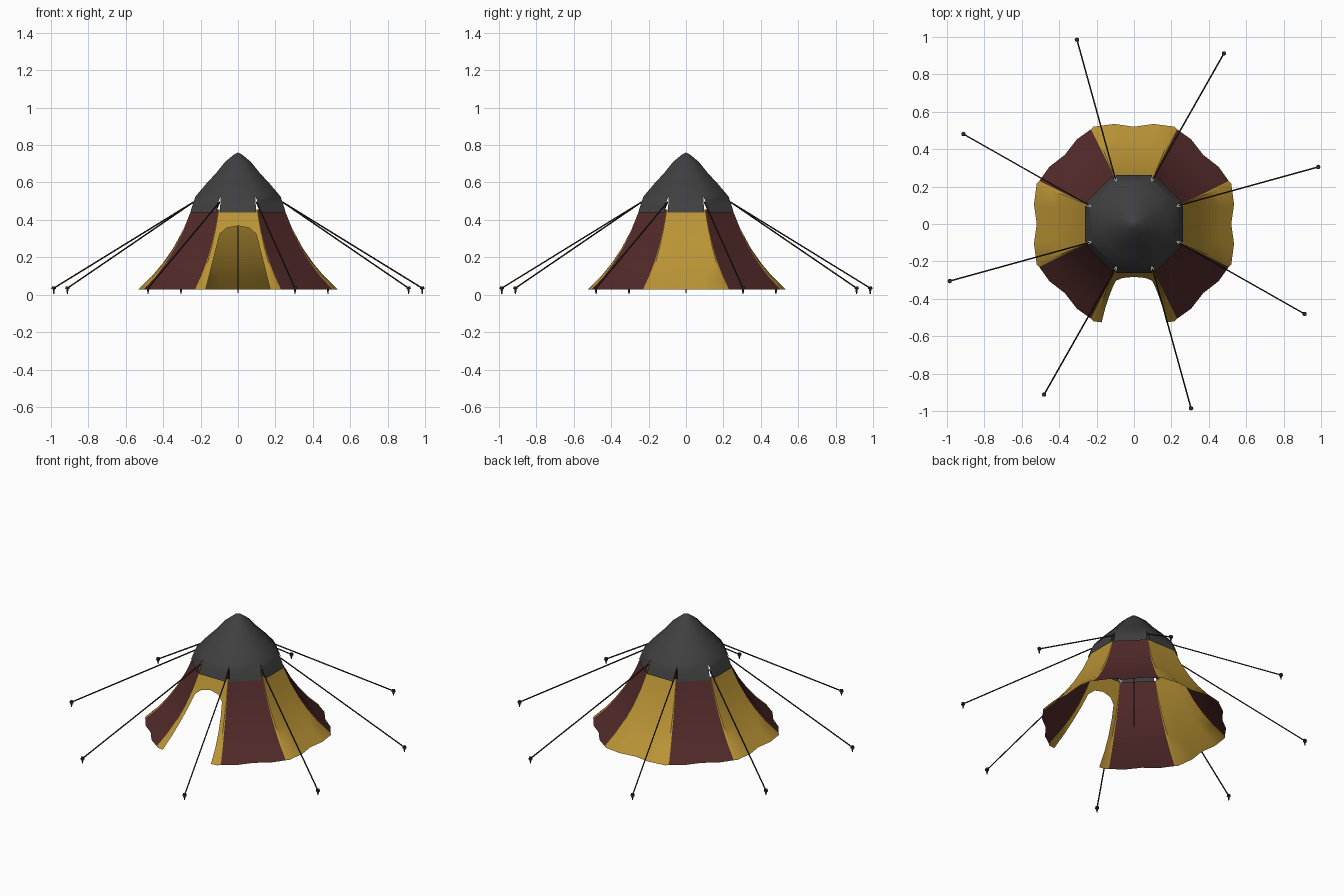
import bpy, bmesh, math
from mathutils import Vector

if "Cube" in bpy.data.objects:
    bpy.data.objects.remove(bpy.data.objects["Cube"])


def material(name, rgb):
    m = bpy.data.materials.new(name)
    m.diffuse_color = (*rgb, 1)
    m.use_nodes = True
    m.node_tree.nodes["Principled BSDF"].inputs["Base Color"].default_value = m.diffuse_color
    return m


GOLD = material("gold canvas", (0.49, 0.295, 0.036))
RED = material("maroon canvas", (0.085, 0.023, 0.023))
GREY = material("charcoal canvas", (0.051, 0.051, 0.051))
ROPE = material("dark rope", (0.028, 0.017, 0.01))
PEG = material("peg iron", (0.03, 0.03, 0.03))


def finish(bm, name, mats, smooth=None):
    bmesh.ops.recalc_face_normals(bm, faces=bm.faces)
    me = bpy.data.meshes.new(name)
    bm.to_mesh(me)
    bm.free()
    ob = bpy.data.objects.new(name, me)
    bpy.context.collection.objects.link(ob)
    for m in mats:
        me.materials.append(m)
    if smooth:
        bpy.context.view_layer.objects.active = ob
        ob.select_set(True)
        bpy.ops.object.shade_smooth_by_angle(angle=math.radians(smooth))
        ob.select_set(False)
    return ob


def polar(r, deg, z):
    a = math.radians(deg)
    return Vector((r * math.cos(a), r * math.sin(a), z))


# Canvas wall: flared, scalloped rings; gold panels wrap a little past each corner at the hem
PLEAT = [(0, .52), (11, .545), (22.5, .563), (25, .556), (34, .546), (45, .523),
         (56, .546), (65, .556), (67.5, .563), (79, .545)]
WALL = [(.027, 1, 1), (.10, .865, .8), (.17, .76, .55), (.25, .66, .35),
        (.35, .56, .15), (.455, .48, 0)]   # height, scale, pleat amount
bm = bmesh.new()
rings = []
for z, s, k in WALL:
    ring = []
    for q in range(4):
        for a, r in PLEAT:
            if a == 25:
                a = 22.8 + 1.7 * k
            elif a == 65:
                a = 67.2 - 1.7 * k
            off = (a + 22.5) % 45 - 22.5
            flat = .56 * math.cos(math.radians(22.5)) / math.cos(math.radians(off))
            ring.append(bm.verts.new(polar(s * (flat + (r - flat) * k), a + 90 * q, z)))
    rings.append(ring)
n = len(rings[0])
for lo, hi in zip(rings, rings[1:]):
    for i in range(n):
        j = (i + 1) % n
        f = bm.faces.new((lo[i], lo[j], hi[j], hi[i]))
        f.material_index = 1 if 3 <= i % 10 <= 6 else 0

# Arched doorway: slice the front panel along each door edge, delete the inside
DOOR = [(-.18, 0), (-.097, .325), (-.06, .357), (0, .368),
        (.06, .357), (.097, .325), (.18, 0)]
planes = []
for (x0, z0), (x1, z1) in zip(DOOR, DOOR[1:]):
    planes.append((Vector((x0, 0, z0)), Vector((-(z1 - z0), 0, x1 - x0)).normalized()))


def front_faces():
    return [f for f in bm.faces if f.calc_center_median().y < -.2
            and abs(f.calc_center_median().x) < .21 and f.material_index == 0]


for co, no in planes:
    fs = front_faces()
    geom = list({e for f in fs for e in f.edges} | {v for f in fs for v in f.verts}) + fs
    bmesh.ops.bisect_plane(bm, geom=geom, plane_co=co, plane_no=no, dist=1e-5)
inside = [f for f in front_faces()
          if all((f.calc_center_median() - co).dot(no) < 0 for co, no in planes)]
bmesh.ops.delete(bm, geom=inside, context='FACES')
finish(bm, "canvas_wall", [GOLD, RED], 28)

# Roof cap: eight-sided, softly pointed, with one hanging flap per side
CAP = [(.525, .246), (.59, .187), (.65, .127), (.71, .075), (.75, .022)]
bm = bmesh.new()
rings = [[bm.verts.new(polar(r, 22.5 + 45 * i, z)) for i in range(8)] for z, r in CAP]
for lo, hi in zip(rings, rings[1:]):
    for i in range(8):
        j = (i + 1) % 8
        bm.faces.new((lo[i], lo[j], hi[j], hi[i]))
tip = bm.verts.new((0, 0, .76))
for i in range(8):
    j = (i + 1) % 8
    bm.faces.new((rings[-1][i], rings[-1][j], tip))
    a = 45 * (i + 1)
    rows = [[rings[0][i], rings[0][j]]]
    for depth, width, z in ((.245, .094, .49), (.263, .098, .44)):
        out, side = polar(depth, a, z), polar(width, a + 90, 0)
        rows.append([bm.verts.new(out - side), bm.verts.new(out + side)])
    for up, dn in zip(rows, rows[1:]):
        bm.faces.new((dn[0], dn[1], up[1], up[0]))
finish(bm, "roof_cap", [GREY], 40)


def rod(bm, p, q, r0, r1, sides=6):
    d = q - p
    made = bmesh.ops.create_cone(bm, cap_ends=True, segments=sides, radius1=r0,
                                 radius2=r1, depth=d.length)["verts"]
    bmesh.ops.rotate(bm, verts=made, matrix=Vector((0, 0, 1)).rotation_difference(d).to_matrix())
    bmesh.ops.translate(bm, verts=made, vec=(p + q) / 2)


# Centre pole
bm = bmesh.new()
rod(bm, Vector((0, 0, .01)), Vector((0, 0, .75)), .004, .004, 8)
finish(bm, "centre_pole", [ROPE], 50)

# Guy ropes and ground pegs, splayed to one side of each corner
ropes, pegs = bmesh.new(), bmesh.new()
for i in range(8):
    corner = 22.5 + 45 * i
    foot = polar(1.031, corner - 5.3, 0)
    rod(ropes, polar(.258, corner, .495), foot + Vector((0, 0, .035)), .004, .004)
    rod(pegs, foot + Vector((0, 0, .005)), foot + Vector((0, 0, .032)), .003, .007)
    rod(pegs, foot + Vector((0, 0, .03)), foot + Vector((0, 0, .044)), .012, .01, 8)
finish(ropes, "guy_ropes", [ROPE])
finish(pegs, "ground_pegs", [PEG])
